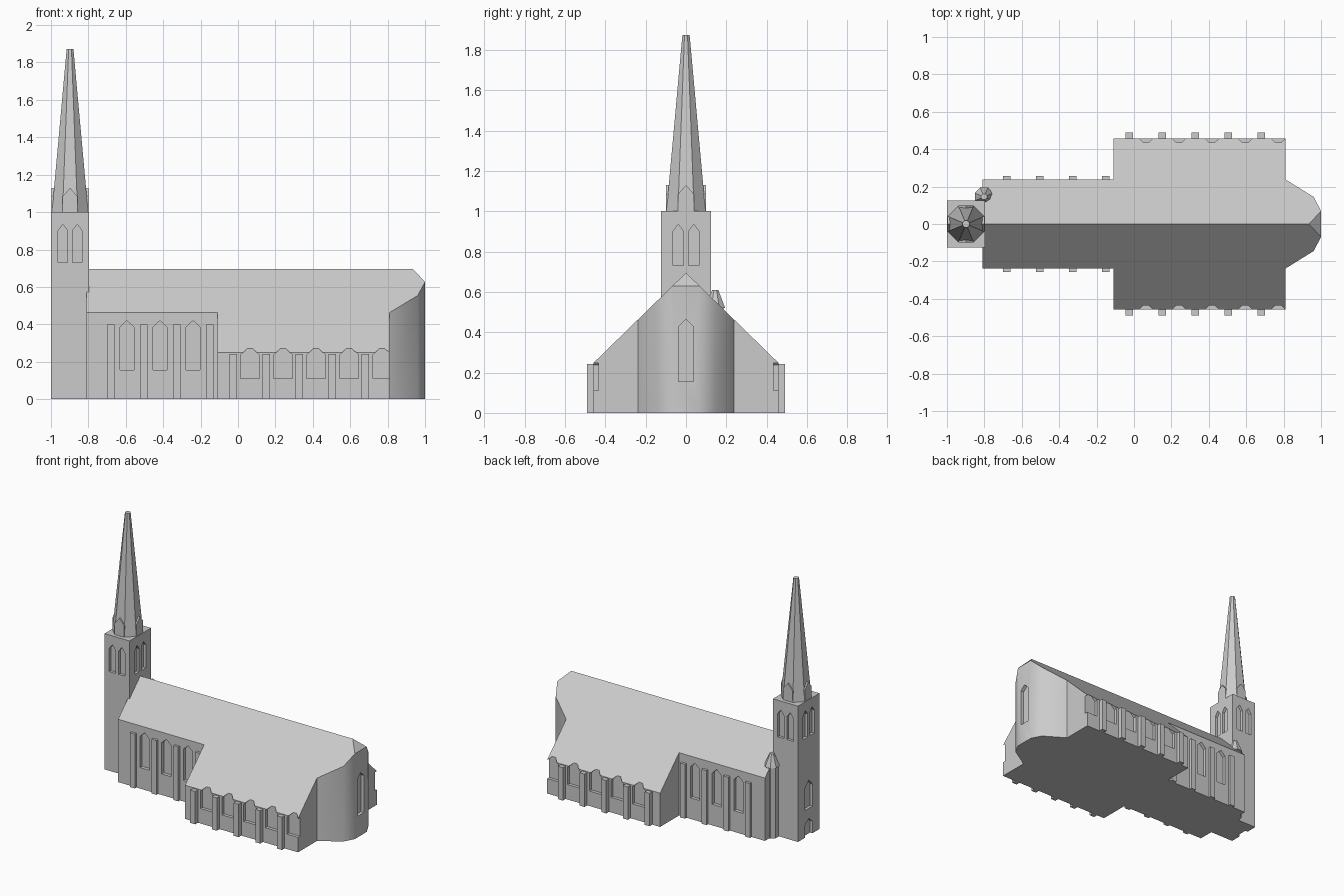
import bpy, bmesh, math
from mathutils import Vector, Matrix

if "Cube" in bpy.data.objects:
    bpy.data.objects.remove(bpy.data.objects["Cube"])

stone = bpy.data.materials.new("light_grey_stone")
stone.diffuse_color = (0.6, 0.6, 0.6, 1)
stone.use_nodes = True
stone.node_tree.nodes["Principled BSDF"].inputs["Base Color"].default_value = stone.diffuse_color

TX, TW, TD = -0.898, 0.102, 0.125      # tower centre x, half width, half depth
RIDGE, SLOPE = 0.695, 0.975            # roof ridge height and pitch
STEP = 0.1767                          # bay spacing


def finish(name, bm):
    bmesh.ops.recalc_face_normals(bm, faces=bm.faces)
    mesh = bpy.data.meshes.new(name)
    bm.to_mesh(mesh)
    bm.free()
    mesh.materials.append(stone)
    ob = bpy.data.objects.new(name, mesh)
    bpy.context.collection.objects.link(ob)
    return ob


def prism(bm, points, vec):
    a = [bm.verts.new(p) for p in points]
    b = [bm.verts.new(Vector(p) + Vector(vec)) for p in points]
    n = len(a)
    bm.faces.new(a[::-1])
    bm.faces.new(b)
    for i in range(n):
        bm.faces.new((a[i], a[(i + 1) % n], b[(i + 1) % n], b[i]))


def box(bm, x0, x1, y0, y1, z0, z1):
    prism(bm, [(x0, y0, z0), (x1, y0, z0), (x1, y1, z0), (x0, y1, z0)], (0, 0, z1 - z0))


def arch(bm, centre, out, w, z0, spring, apex, inner, outer=0.08):
    """Pointed window solid running from -inner to +outer along the wall normal."""
    out = Vector(out)
    side = Vector((-out.y, out.x, 0))
    base = Vector(centre) - out * inner
    shape = [(-w / 2, z0), (w / 2, z0), (w / 2, spring), (0, apex), (-w / 2, spring)]
    prism(bm, [base + side * u + Vector((0, 0, z)) for u, z in shape], out * (inner + outer))


def clip(bm, point, normal):
    """Cut away everything beyond a plane and close the cut."""
    cut = bmesh.ops.bisect_plane(bm, geom=bm.verts[:] + bm.edges[:] + bm.faces[:], dist=1e-6,
                                 plane_co=point, plane_no=normal, clear_outer=True)
    edges = [e for e in cut["geom_cut"] if isinstance(e, bmesh.types.BMEdge)]
    bmesh.ops.contextual_create(bm, geom=edges)


def carve(ob, cutter):
    cutter.hide_render = True
    mod = ob.modifiers.new("recesses", 'BOOLEAN')
    mod.operation, mod.solver, mod.object = 'DIFFERENCE', 'EXACT', cutter
    bpy.context.view_layer.objects.active = ob
    bpy.ops.object.modifier_apply(modifier=mod.name)
    bpy.data.objects.remove(cutter)


def octagon(bm, x, y, r0, r1, z0, z1):
    """Eight-sided frustum; radii measured to the flat sides."""
    k = 1 / math.cos(math.pi / 8)
    m = Matrix.Translation((x, y, (z0 + z1) / 2)) @ Matrix.Rotation(math.pi / 8, 4, 'Z')
    bmesh.ops.create_cone(bm, cap_ends=True, segments=8, radius1=r0 * k, radius2=r1 * k,
                          depth=z1 - z0, matrix=m)


# Nave, aisles and apse: one footprint raised and clipped by the roof planes
half = [(1.0, 0.07), (0.96, 0.145), (0.81, 0.238), (0.81, 0.458),
        (-0.11, 0.458), (-0.11, 0.238), (-0.81, 0.238)]
plan = half + [(x, -y) for x, y in reversed(half)]
bm = bmesh.new()
prism(bm, [(x, y, 0) for x, y in plan], (0, 0, 1.4))
for s in (1, -1):
    clip(bm, (0, 0, RIDGE), (0, s * SLOPE, 1))
clip(bm, (0.935, 0, RIDGE), (1.03, 0, 1))
church = finish("church_body", bm)

# Window recesses in nave, aisles and apse
bm = bmesh.new()
for s in (1, -1):
    for i in range(3):
        arch(bm, (-0.594 + i * STEP, s * 0.238, 0), (0, s, 0), 0.075, 0.155, 0.385, 0.42, 0.025)
    for i in range(5):
        arch(bm, (0.064 + i * STEP, s * 0.458, 0), (0, s, 0), 0.1, 0.11, 0.237, 0.285, 0.023)
arch(bm, (1, 0, 0), (1, 0, 0), 0.075, 0.155, 0.428, 0.463, 0.025)
carve(church, finish("church_window_cutter", bm))
bpy.ops.object.select_all(action='DESELECT')
church.select_set(True)
bpy.context.view_layer.objects.active = church
bpy.ops.object.shade_smooth_by_angle(angle=math.radians(35))

# Buttresses
bm = bmesh.new()
for s in (1, -1):
    for i in range(4):
        x = -0.681 + i * STEP
        box(bm, x - 0.02, x + 0.02, s * 0.22, s * 0.257, 0, 0.4)
finish("nave_buttresses", bm)
bm = bmesh.new()
for s in (1, -1):
    for i in range(5):
        x = -0.026 + i * STEP
        box(bm, x - 0.02, x + 0.02, s * 0.445, s * 0.49, 0, 0.242)
finish("aisle_buttresses", bm)

# Tower with paired belfry openings, west window and door
bm = bmesh.new()
box(bm, TX - TW, TX + TW, -TD, TD, 0, 1)
tower = finish("tower", bm)
bm = bmesh.new()
for s in (1, -1):
    for o in (0.0385, -0.0385):
        arch(bm, (TX + o, s * TD, 0), (0, s, 0), 0.052, 0.73, 0.9, 0.935, 0.02)
        arch(bm, (TX + s * TW, o, 0), (s, 0, 0), 0.052, 0.73, 0.9, 0.935, 0.02)
arch(bm, (TX - TW, 0, 0), (-1, 0, 0), 0.09, 0.2, 0.36, 0.41, 0.02)
arch(bm, (TX - TW, 0, 0), (-1, 0, 0), 0.085, -0.05, 0.09, 0.125, 0.02)
carve(tower, finish("tower_window_cutter", bm))

# Spire
bm = bmesh.new()
octagon(bm, TX, 0, 0.097, 0.018, 1, 1.873)
finish("spire", bm)

# Gabled dormers at the foot of the spire
bm = bmesh.new()
for out in ((1, 0, 0), (-1, 0, 0), (0, 1, 0), (0, -1, 0)):
    arch(bm, (TX, 0, 0), out, 0.078, 1, 1.085, 1.13, -0.05, 0.098)
finish("spire_dormers", bm)

# Stair turret beside the tower
bm = bmesh.new()
octagon(bm, -0.802, 0.145, 0.042, 0.042, 0, 0.52)
octagon(bm, -0.802, 0.145, 0.049, 0.015, 0.52, 0.61)
finish("stair_turret", bm)
